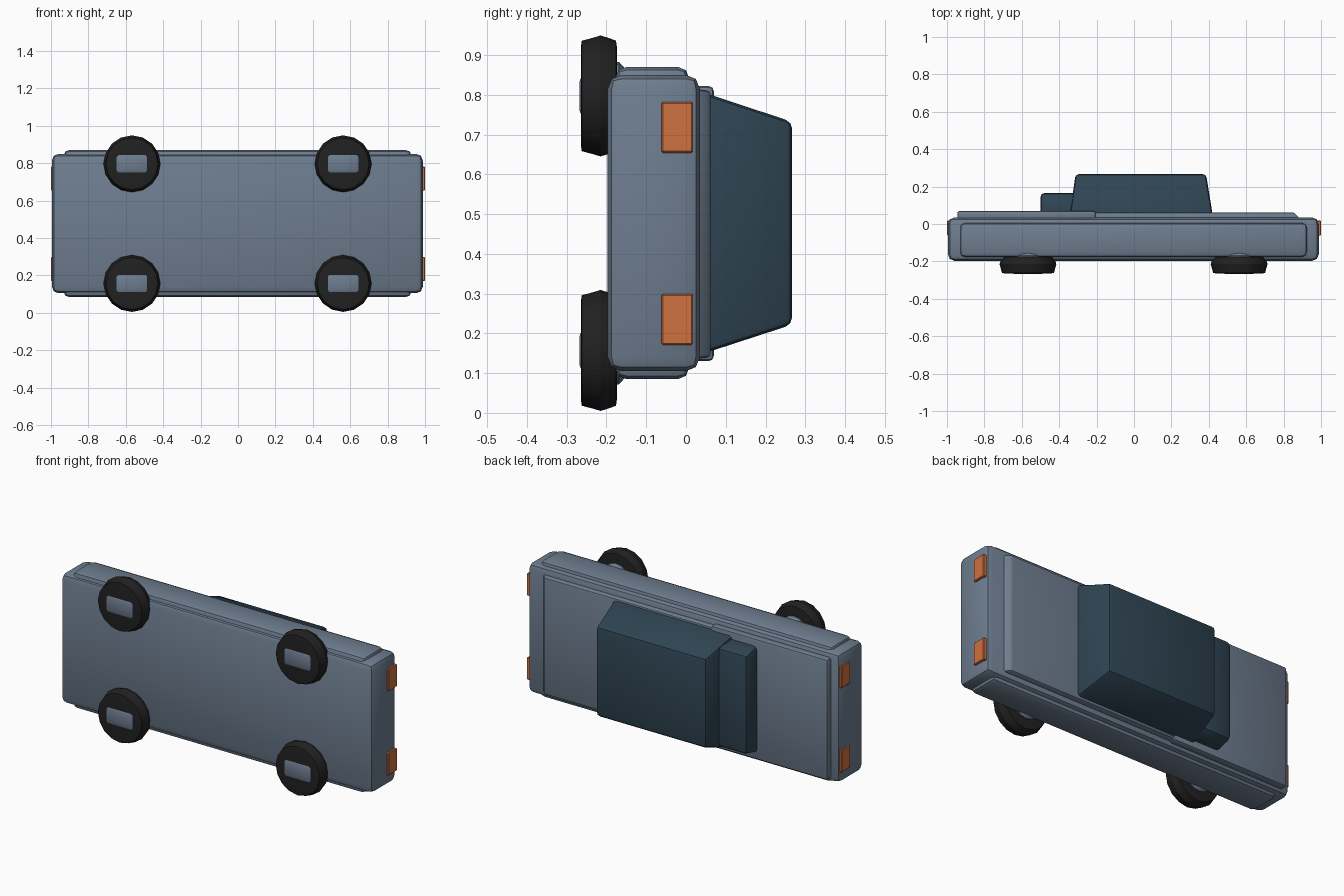
import bpy, bmesh, math
from mathutils import Matrix

if "Cube" in bpy.data.objects:
    bpy.data.objects.remove(bpy.data.objects["Cube"])


def material(name, rgb):
    m = bpy.data.materials.new(name)
    m.diffuse_color = (*rgb, 1)
    m.use_nodes = True
    m.node_tree.nodes["Principled BSDF"].inputs["Base Color"].default_value = m.diffuse_color
    return m


SLATE = material("slate_paint", (0.155, 0.205, 0.275))
GLASS = material("dark_blue_glass", (0.028, 0.058, 0.085))
ORANGE = material("orange_light", (0.62, 0.165, 0.05))
RUBBER = material("black_rubber", (0.015, 0.015, 0.015))


def finish(bm, name, mat):
    bmesh.ops.recalc_face_normals(bm, faces=bm.faces)
    me = bpy.data.meshes.new(name)
    bm.to_mesh(me)
    bm.free()
    me.materials.append(mat)
    ob = bpy.data.objects.new(name, me)
    bpy.context.collection.objects.link(ob)
    bpy.ops.object.select_all(action='DESELECT')
    ob.select_set(True)
    bpy.context.view_layer.objects.active = ob
    bpy.ops.object.shade_smooth_by_angle(angle=math.radians(32))
    return ob


def block(name, mat, y0, y1, low, high=None, bevel=0.0, segments=2):
    """Box lofted along y between two (x0, x1, z0, z1) rectangles."""
    bm = bmesh.new()
    rings = []
    for y, (x0, x1, z0, z1) in ((y0, low), (y1, high or low)):
        rings.append([bm.verts.new((x, y, z)) for x, z in
                      ((x0, z0), (x1, z0), (x1, z1), (x0, z1))])
    a, b = rings
    bm.faces.new(a)
    bm.faces.new(b)
    for i in range(4):
        j = (i + 1) % 4
        bm.faces.new((a[i], a[j], b[j], b[i]))
    bmesh.ops.recalc_face_normals(bm, faces=bm.faces)
    if bevel:
        bmesh.ops.bevel(bm, geom=bm.edges[:], offset=bevel, segments=segments,
                        profile=0.5, affect='EDGES')
    return finish(bm, name, mat)


def lathe(name, mat, cx, cz, profile, sides=16):
    """Closed (radius, y) profile spun around the y direction."""
    bm = bmesh.new()
    rings = []
    for r, y in profile:
        rings.append([bm.verts.new((cx + r * math.sin(2 * math.pi * i / sides), y,
                                    cz + r * math.cos(2 * math.pi * i / sides)))
                      for i in range(sides)])
    for a, b in zip(rings, rings[1:]):
        for i in range(sides):
            j = (i + 1) % sides
            bm.faces.new((a[i], a[j], b[j], b[i]))
    bm.faces.new(rings[0])
    bm.faces.new(rings[-1])
    return finish(bm, name, mat)


# Main hull and the fender block swelling out of both flanks
block("body", SLATE, -0.197, 0.035, (-0.995, 0.988, 0.105, 0.85), bevel=0.035)
block("fenders", SLATE, -0.178, 0.008, (-0.932, 0.927, 0.085, 0.87), bevel=0.028)

# Raised deck panels
block("hood_panel", SLATE, 0.02, 0.07, (-0.945, -0.205, 0.13, 0.822), bevel=0.013)
block("rear_deck", SLATE, 0.02, 0.062, (-0.25, 0.895, 0.135, 0.815),
      (-0.25, 0.855, 0.14, 0.81), bevel=0.01)

# Tapered cabin and lower windscreen block
block("cabin", GLASS, 0.04, 0.267, (-0.345, 0.422, 0.148, 0.807),
      (-0.312, 0.385, 0.222, 0.732), bevel=0.018)
block("windscreen", GLASS, 0.05, 0.166, (-0.5, -0.29, 0.165, 0.785),
      (-0.5, -0.29, 0.195, 0.76), bevel=0.022)

# Lights at both ends
for end, x0, x1 in (("front", -1.0, -0.96), ("rear", 0.96, 1.0)):
    for side, z in (("lower", 0.235), ("upper", 0.718)):
        block(f"{end}_light_{side}", ORANGE, -0.062, 0.018,
              (x0, x1, z - 0.064, z + 0.064), bevel=0.004, segments=1)

# Wheels with hub blocks
for xn, x in (("front", -0.567), ("rear", 0.562)):
    for zn, z in (("lower", 0.157), ("upper", 0.797)):
        lathe(f"{xn}_wheel_{zn}", RUBBER, x, z,
              [(0.125, -0.264), (0.139, -0.262), (0.146, -0.235), (0.152, -0.215),
               (0.146, -0.195), (0.139, -0.176), (0.125, -0.174)])
        lathe(f"{xn}_axle_{zn}", SLATE, x, z,
              [(0.085, -0.18), (0.085, -0.168), (0.065, -0.15)])
        block(f"{xn}_hub_{zn}", SLATE, -0.268, -0.23,
              (x - 0.086, x + 0.086, z - 0.05, z + 0.05), bevel=0.014)
